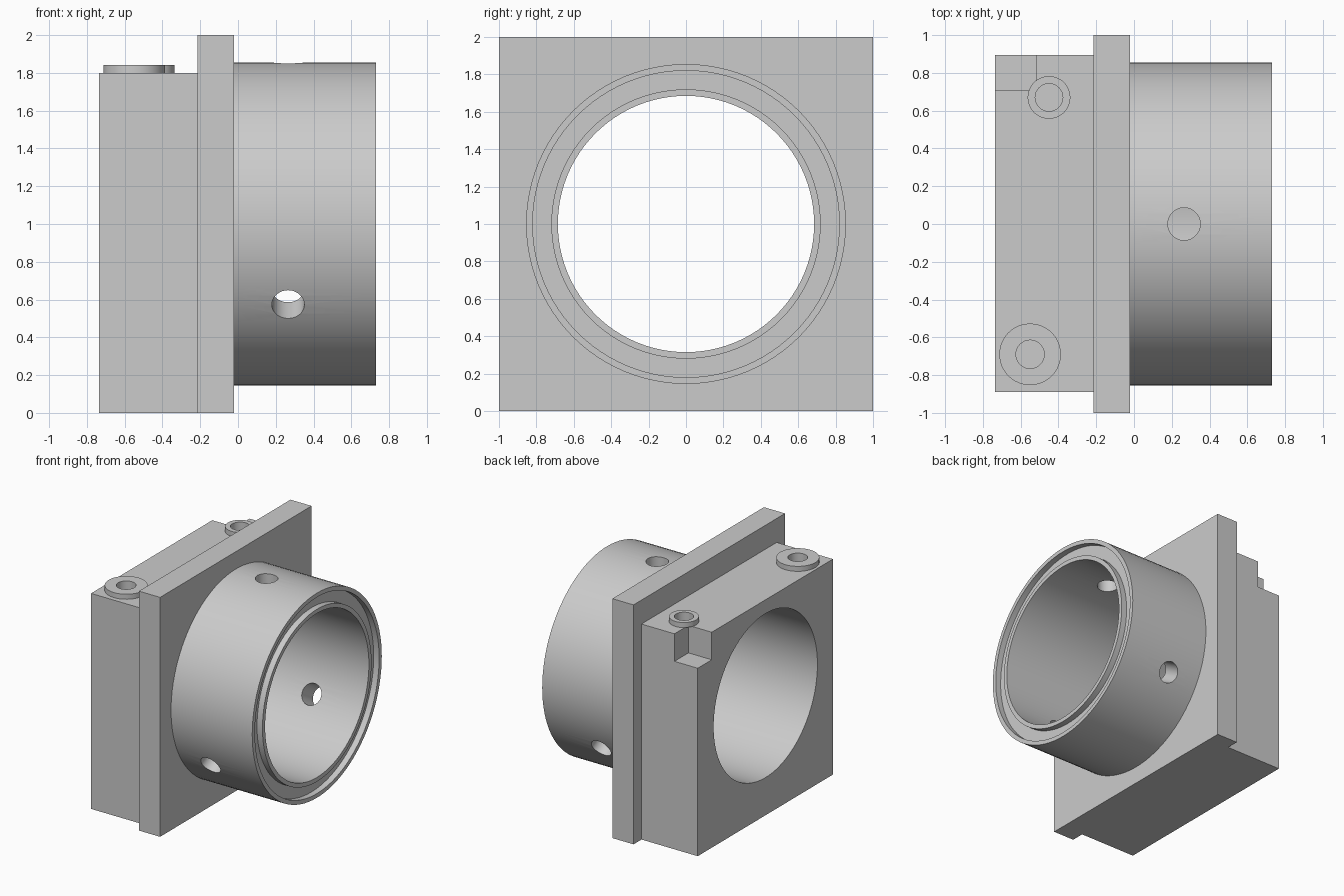
import bpy, bmesh
from math import pi, radians
from mathutils import Matrix, Vector

cube = bpy.data.objects.get("Cube")
if cube:
    bpy.data.objects.remove(cube)

GREY = (0.6, 0.6, 0.6, 1)
mat = bpy.data.materials.new("plain grey")
mat.use_nodes = True
mat.diffuse_color = GREY
mat.node_tree.nodes["Principled BSDF"].inputs["Base Color"].default_value = GREY

AXIS_Z = 1.0        # height of the bore axis
BORE = 0.685


def make(name, bm):
    bmesh.ops.recalc_face_normals(bm, faces=bm.faces)
    mesh = bpy.data.meshes.new(name)
    bm.to_mesh(mesh)
    bm.free()
    obj = bpy.data.objects.new(name, mesh)
    mesh.materials.append(mat)
    bpy.context.collection.objects.link(obj)
    return obj


def box(name, low, high):
    low, high = Vector(low), Vector(high)
    bm = bmesh.new()
    bmesh.ops.create_cube(bm, size=1, matrix=Matrix.Translation((low + high) / 2)
                          @ Matrix.Diagonal((high - low).to_4d()))
    return make(name, bm)


def cylinder(name, start, direction, length, radius, sides=48):
    direction = Vector(direction).normalized()
    turn = direction.to_track_quat('Z', 'Y').to_matrix().to_4x4()
    centre = Vector(start) + direction * length / 2
    bm = bmesh.new()
    bmesh.ops.create_cone(bm, cap_ends=True, segments=sides, radius1=radius, radius2=radius,
                          depth=length, matrix=Matrix.Translation(centre) @ turn)
    return make(name, bm)


def lathe(name, profile, sides=96):
    # Closed (x, radius) outline spun around the bore axis
    bm = bmesh.new()
    verts = [bm.verts.new((x, 0, AXIS_Z + r)) for x, r in profile]
    edges = [bm.edges.new((a, b)) for a, b in zip(verts, verts[1:] + verts[:1])]
    bmesh.ops.spin(bm, geom=verts + edges, cent=(0, 0, AXIS_Z), axis=(1, 0, 0),
                   angle=2 * pi, steps=sides, use_merge=True)
    bmesh.ops.remove_doubles(bm, verts=bm.verts, dist=0.0001)
    return make(name, bm)


def activate(obj):
    bpy.ops.object.select_all(action='DESELECT')
    obj.select_set(True)
    bpy.context.view_layer.objects.active = obj


def cut(obj, *cutters):
    for cutter in cutters:
        cutter.hide_render = True
        mod = obj.modifiers.new("cut", 'BOOLEAN')
        mod.operation, mod.solver, mod.object = 'DIFFERENCE', 'EXACT', cutter
        activate(obj)
        bpy.ops.object.modifier_apply(modifier=mod.name)
        bpy.data.objects.remove(cutter)


def bore_cutter():
    return cylinder("bore_cutter", (-1, 0, AXIS_Z), (1, 0, 0), 2, BORE, 96)


# Housing block with the bore and a notched top corner
block = box("housing_block", (-0.735, -0.89, 0), (-0.215, 0.895, 1.8))
cut(block, bore_cutter(), box("notch_cutter", (-0.9, 0.71, 1.57), (-0.52, 1.1, 2)))

# Square flange plate
flange = box("flange_plate", (-0.215, -1, 0), (-0.02, 1, 2))
cut(flange, bore_cutter())

# Tube with a ring groove in its end face
tube = lathe("tube", [(-0.02, BORE), (-0.02, 0.855), (0.73, 0.855), (0.73, 0.82),
                      (0.68, 0.82), (0.68, 0.72), (0.73, 0.72), (0.73, BORE)])

# Three radial holes around the tube
for angle in (0, 120, 240):
    out = Matrix.Rotation(radians(angle), 3, 'X') @ Vector((0, 0, 1))
    start = Vector((0.265, 0, AXIS_Z)) + out * 0.5
    cut(tube, cylinder("hole_cutter", start, out, 0.5, 0.086))

# Raised bosses with blind holes running down into the block
parts = [block, flange, tube]
for name, x, y, radius, hole in (("front_boss", -0.55, -0.69, 0.163, 0.075),
                                 ("back_boss", -0.45, 0.67, 0.113, 0.073)):
    boss = cylinder(name, (x, y, 1.8), (0, 0, 1), 0.042, radius)
    for part in (boss, block):
        cut(part, cylinder("screw_cutter", (x, y, 1.5), (0, 0, 1), 0.5, hole))
    parts.append(boss)

for part in parts:
    activate(part)
    bpy.ops.object.shade_smooth_by_angle(angle=radians(30))
